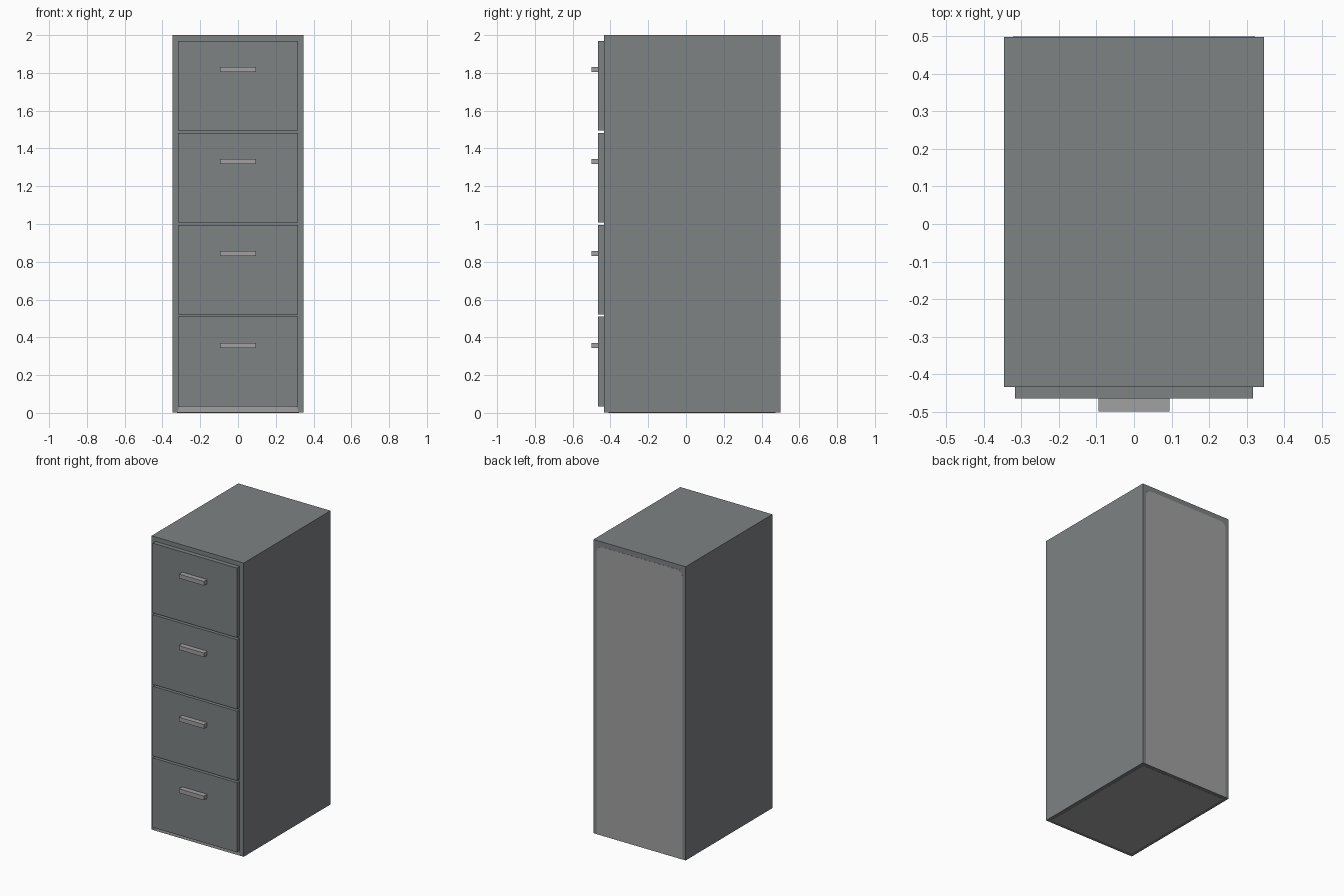
import bpy, bmesh

if "Cube" in bpy.data.objects:
    bpy.data.objects.remove(bpy.data.objects["Cube"])


def material(name, rgb):
    m = bpy.data.materials.new(name)
    m.diffuse_color = (*rgb, 1)
    m.use_nodes = True
    m.node_tree.nodes["Principled BSDF"].inputs["Base Color"].default_value = m.diffuse_color
    return m


STEEL = material("dark steel grey", (0.205, 0.223, 0.228))
PALE = material("pale grey", (0.355, 0.355, 0.36))


def finish(name, bm, mat):
    bmesh.ops.recalc_face_normals(bm, faces=bm.faces)
    me = bpy.data.meshes.new(name)
    bm.to_mesh(me)
    bm.free()
    me.materials.append(mat)
    ob = bpy.data.objects.new(name, me)
    bpy.context.collection.objects.link(ob)


def box(name, lo, hi, mat):
    bm = bmesh.new()
    bmesh.ops.create_cube(bm, size=1)
    for v in bm.verts:
        v.co = [(a + b) / 2 + c * (b - a) for a, b, c in zip(lo, hi, v.co)]
    finish(name, bm, mat)


def panel(name, half, z0, z1, cut, y0, y1, mat):
    """Upright thin plate with clipped top corners."""
    bm = bmesh.new()
    pts = [(-half, z0), (half, z0), (half, z1 - cut), (half - cut * 0.3, z1 - cut * 0.3),
           (half - cut, z1), (-half + cut, z1), (-half + cut * 0.3, z1 - cut * 0.3),
           (-half, z1 - cut)]
    face = bm.faces.new([bm.verts.new((x, y0, z)) for x, z in pts])
    new = bmesh.ops.extrude_face_region(bm, geom=[face])["geom"]
    bmesh.ops.translate(bm, vec=(0, y1 - y0, 0),
                        verts=[v for v in new if isinstance(v, bmesh.types.BMVert)])
    finish(name, bm, mat)


# Cabinet shell
box("cabinet_body", (-0.347, -0.434, 0.001), (0.347, 0.499, 2), STEEL)

# Paler painted areas on back, underside and front kick strip
panel("back_panel", 0.322, 0.001, 1.965, 0.035, 0.497, 0.5, PALE)
box("underside_panel", (-0.322, -0.41, 0), (0.322, 0.475, 0.003), PALE)
panel("front_kick_strip", 0.317, 0.001, 0.036, 0.02, -0.435, -0.432, PALE)

# Four drawers with bar handles
for i in range(4):
    z = 0.035 + i * 0.487
    box(f"drawer_front_{i + 1}", (-0.317, -0.465, z), (0.317, -0.432, z + 0.474), STEEL)
    box(f"drawer_handle_{i + 1}", (-0.095, -0.5, z + 0.308), (0.094, -0.464, z + 0.336), PALE)
